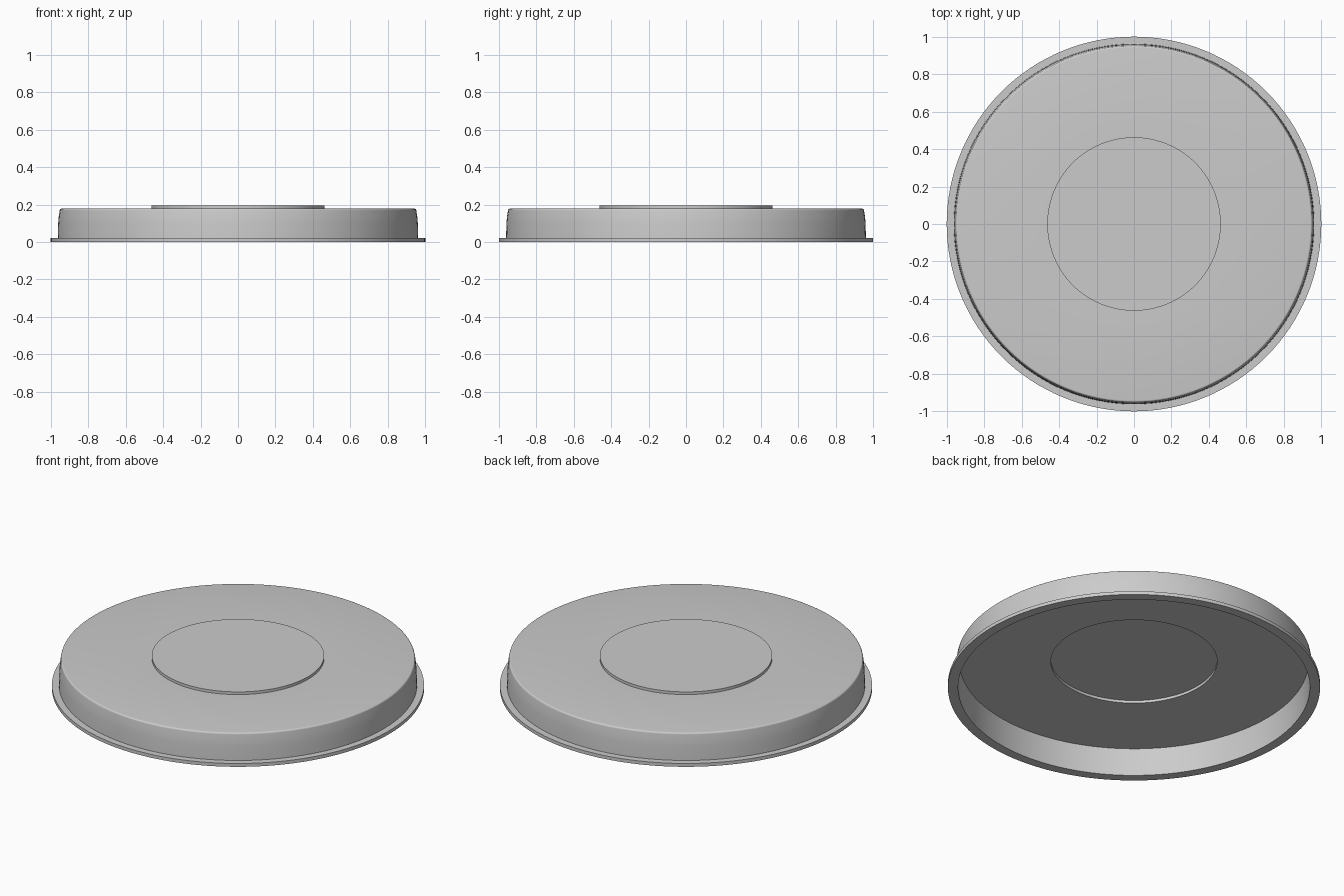
import bpy, bmesh, math

if "Cube" in bpy.data.objects:
    bpy.data.objects.remove(bpy.data.objects["Cube"])

SEGMENTS = 128


def revolve(name, profile):
    """Spin a closed (radius, z) profile around the z axis."""
    bm = bmesh.new()
    verts = [bm.verts.new((r, 0, z)) for r, z in profile]
    edges = [bm.edges.new((a, b)) for a, b in zip(verts, verts[1:])]
    bmesh.ops.spin(bm, geom=verts + edges, cent=(0, 0, 0), axis=(0, 0, 1),
                   angle=math.tau, steps=SEGMENTS, use_duplicate=False)
    bmesh.ops.remove_doubles(bm, verts=bm.verts, dist=1e-5)
    bmesh.ops.recalc_face_normals(bm, faces=bm.faces)
    mesh = bpy.data.meshes.new(name)
    bm.to_mesh(mesh)
    bm.free()
    obj = bpy.data.objects.new(name, mesh)
    bpy.context.collection.objects.link(obj)
    bpy.context.view_layer.objects.active = obj
    obj.select_set(True)
    bpy.ops.object.shade_smooth_by_angle(angle=math.radians(35))
    obj.select_set(False)
    return obj


# Rounded shoulder between side wall and top
fillet = [(0.942 + 0.010 * math.cos(a), 0.168 + 0.010 * math.sin(a))
          for a in (math.radians(90 * i / 5) for i in range(5, -1, -1))]

# Thin-walled lid: raised centre disc, top, wall, rim flange, hollow underside
profile = (
    [(0, 0.194), (0.463, 0.194), (0.463, 0.178)]
    + fillet
    + [(0.957, 0.135), (0.960, 0.10), (0.962, 0.02)]
    + [(1.0, 0.02), (1.0, 0.0), (0.945, 0.0)]
    + [(0.943, 0.10), (0.938, 0.161)]
    + [(0.447, 0.161), (0.447, 0.177), (0, 0.177)]
)
revolve("lid", profile)
